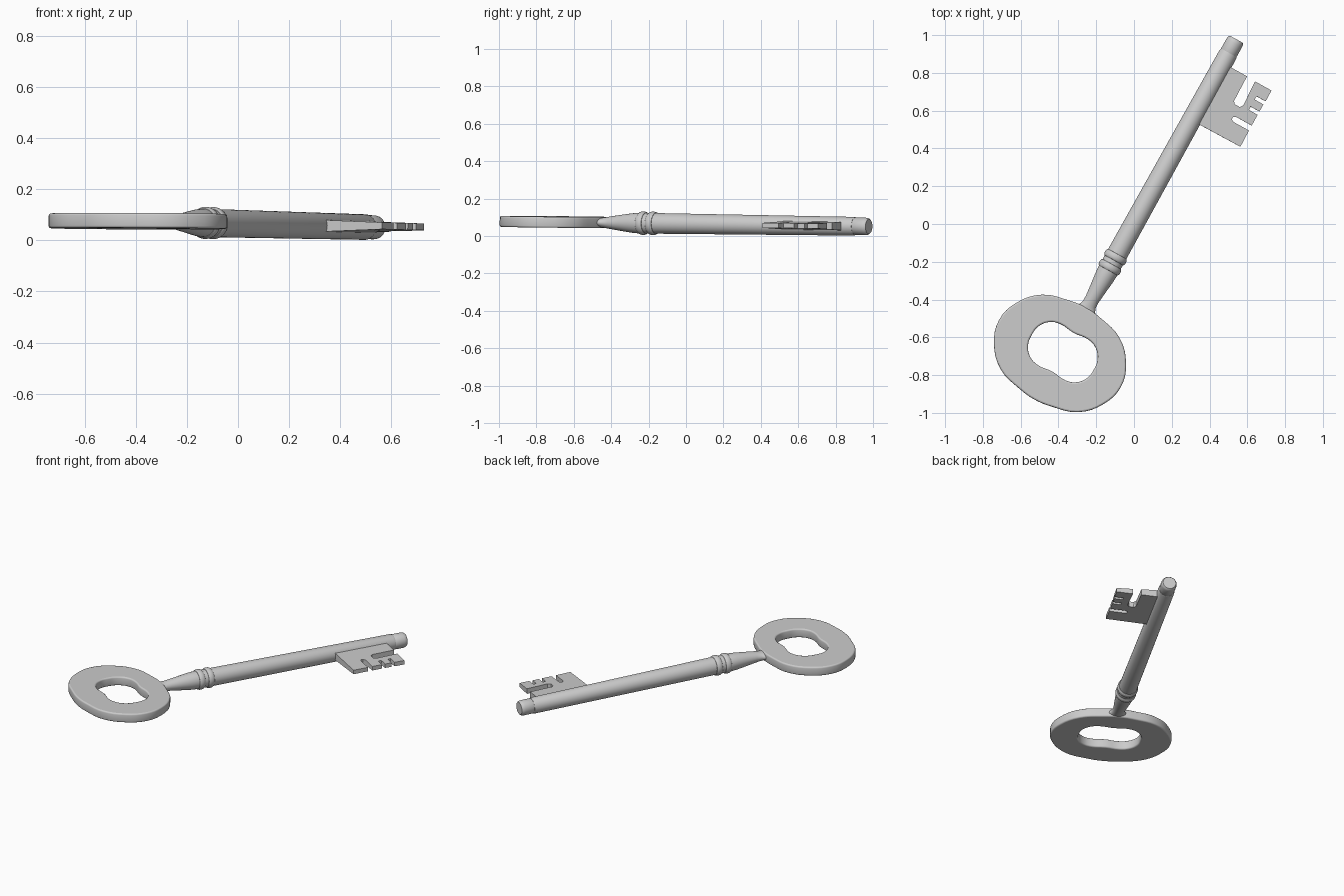
import bpy, bmesh, math
from mathutils import Matrix, Vector

if "Cube" in bpy.data.objects:
    bpy.data.objects.remove(bpy.data.objects["Cube"])

# Key frame: local x runs along the shaft from the bow centre, bit on local -y
U = Vector((0.485, 0.875, -0.0127)).normalized()
L = Vector((-0.875, 0.485, 0)).normalized()
N = U.cross(L)
FRAME = Matrix((U, L, N)).transposed().to_4x4()
FRAME.translation = (-0.383, -0.69, 0.075)


def finish(obj, angle=35):
    obj.matrix_world = FRAME
    bpy.ops.object.select_all(action='DESELECT')
    obj.select_set(True)
    bpy.context.view_layer.objects.active = obj
    if obj.type == 'CURVE':
        bpy.ops.object.convert(target='MESH')
    bpy.ops.object.shade_smooth_by_angle(angle=math.radians(angle))


def mesh_object(name, bm):
    bmesh.ops.recalc_face_normals(bm, faces=bm.faces)
    mesh = bpy.data.meshes.new(name)
    bm.to_mesh(mesh)
    bm.free()
    obj = bpy.data.objects.new(name, mesh)
    bpy.context.collection.objects.link(obj)
    finish(obj)


def four_way(quad):
    """Mirror a quadrant running from the y axis to the x axis into a loop."""
    half = quad + [(x, -y) for x, y in quad[-2::-1]]
    return half + [(-x, y) for x, y in half[-2:0:-1]]


def sweep(name, stations, sides=32):
    """Loft elliptical rings (x, in-plane radius, vertical radius)."""
    bm = bmesh.new()
    rings = []
    for x, ry, rz in stations:
        rings.append([bm.verts.new((x, ry * math.cos(2 * math.pi * i / sides),
                                    rz * math.sin(2 * math.pi * i / sides)))
                      for i in range(sides)])
    for a, b in zip(rings, rings[1:]):
        for i in range(sides):
            j = (i + 1) % sides
            bm.faces.new((a[i], a[j], b[j], b[i]))
    bm.faces.new(rings[0])
    bm.faces.new(rings[-1])
    mesh_object(name, bm)


# Bow: oval plate with a waisted oval hole and softened rims
outer = four_way([(0, .368), (.12, .333), (.225, .235), (.267, .1), (.279, 0)])
hole = four_way([(0, .188), (.055, .18), (.105, .14), (.124, .085), (.117, 0)])
curve = bpy.data.curves.new("bow", 'CURVE')
curve.dimensions = '2D'
curve.fill_mode = 'BOTH'
curve.resolution_u = 4
curve.extrude = 0.02
curve.bevel_depth = 0.009
curve.bevel_resolution = 2
curve.offset = -0.009
for loop, dx, dy in ((outer, 0, .01), (hole, .013, 0)):
    sp = curve.splines.new('BEZIER')
    sp.bezier_points.add(len(loop) - 1)
    sp.use_cyclic_u = True
    for p, (x, y) in zip(sp.bezier_points, loop):
        p.co = (x + dx, y + dy, 0)
        p.handle_left_type = p.handle_right_type = 'AUTO'
bow = bpy.data.objects.new("bow", curve)
bpy.context.collection.objects.link(bow)
finish(bow)

# Neck: flares into the bow at its narrow end
sweep("neck", [(.23, .085, .02), (.262, .064, .024), (.28, .047, .026),
               (.30, .039, .029), (.33, .038, .034), (.40, .045, .044),
               (.46, .052, .052), (.50, .055, .055), (.52, .055, .055)])

# Collar rings
for name, c in (("collar_lower", .527), ("collar_upper", .588)):
    sweep(name, [(c + .02 * math.cos(t), r, r) for t, r in
                 ((math.pi * (1 - k / 8), .05 + .013 * math.sin(math.pi * k / 8) ** .7)
                  for k in range(9))])

# Shaft and stepped tip
sweep("shaft", [(x, r, r) for x, r in
                ((.51, .055), (.62, .055), (1.815, .050), (1.825, .047))])
sweep("tip", [(x, r, r) for x, r in
              ((1.82, .044), (1.828, .047), (1.885, .047), (1.899, .045), (1.907, .039))])

# Bit: notched plate, thinner towards its teeth (x, distance from the axis)
outline = [(1.417, 0), (1.763, 0), (1.763, .145), (1.615, .148), (1.602, .160),
           (1.602, .190), (1.618, .202), (1.760, .195), (1.760, .295),
           (1.695, .295), (1.695, .24), (1.675, .24), (1.675, .293),
           (1.632, .293), (1.632, .24), (1.612, .24), (1.612, .293),
           (1.547, .293), (1.547, .20), (1.538, .185), (1.524, .185),
           (1.517, .20), (1.517, .293), (1.420, .295)]
bm = bmesh.new()
top, bottom = ([bm.verts.new((x, -v, s * (.024 - .037 * v))) for x, v in outline]
               for s in (1, -1))
bm.faces.new(top)
bm.faces.new(bottom[::-1])
for i in range(len(outline)):
    j = (i + 1) % len(outline)
    bm.faces.new((top[i], bottom[i], bottom[j], top[j]))
mesh_object("bit", bm)
